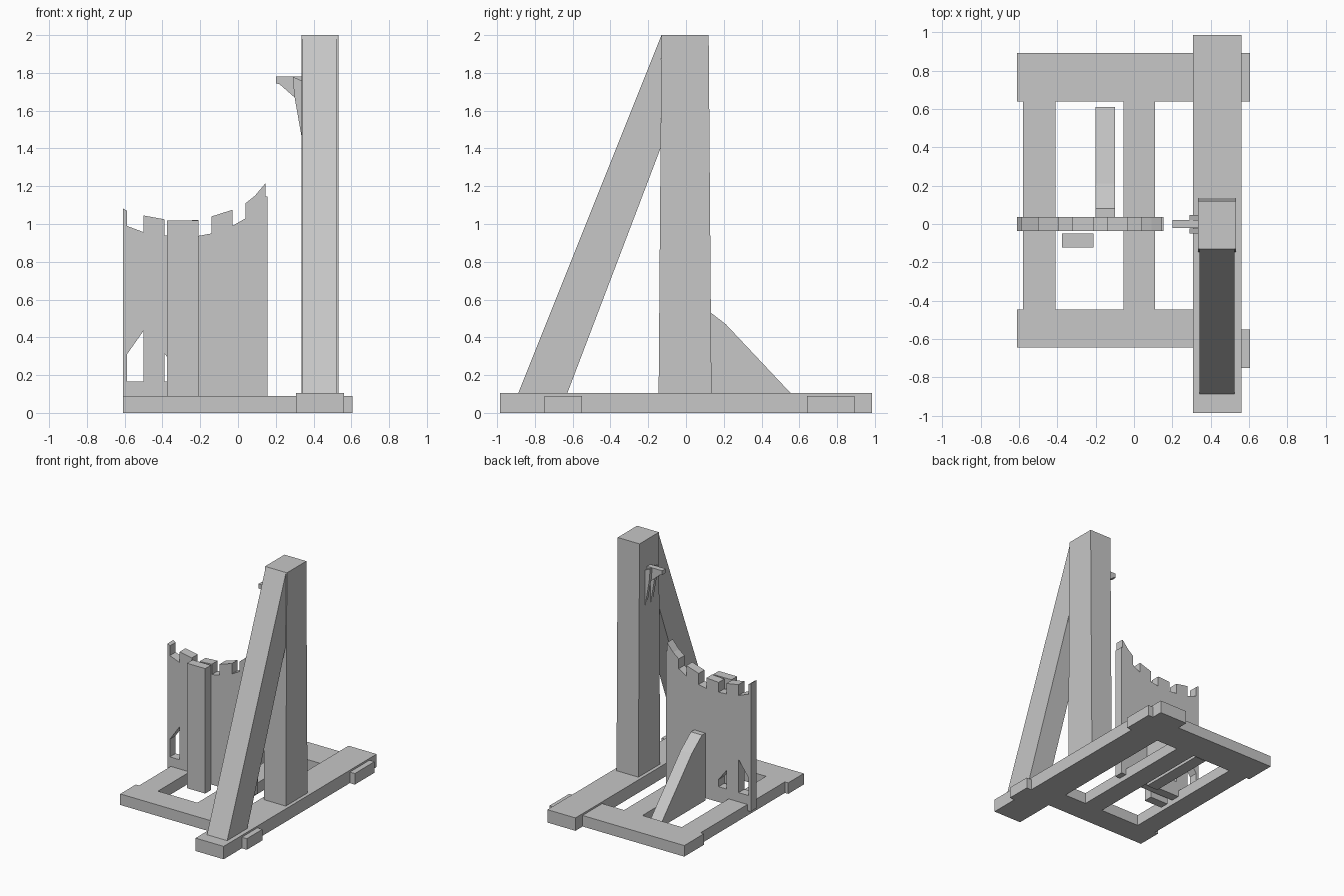
import bpy, bmesh

cube = bpy.data.objects.get("Cube")
if cube:
    bpy.data.objects.remove(cube, do_unlink=True)

grey = bpy.data.materials.new("plain grey")
grey.use_nodes = True
colour = (0.57, 0.57, 0.57, 1)
grey.diffuse_color = colour
grey.node_tree.nodes["Principled BSDF"].inputs["Base Color"].default_value = colour


def slab(name, axis, start, end, outline, *holes):
    """Flat-sided solid: a 2D outline (with holes) swept along the x or y axis."""
    def place(p, depth):
        return (depth, p[0], p[1]) if axis == "x" else (p[0], depth, p[1])

    bm = bmesh.new()
    for loop in (outline, *holes):
        verts = [bm.verts.new(place(p, start)) for p in loop]
        for a, b in zip(verts, verts[1:] + verts[:1]):
            bm.edges.new((a, b))
    bmesh.ops.triangle_fill(bm, edges=bm.edges[:], use_beauty=True)
    swept = bmesh.ops.extrude_face_region(bm, geom=bm.faces[:])["geom"]
    shift = place((0, 0), end - start)
    bmesh.ops.translate(bm, vec=shift, verts=[v for v in swept if isinstance(v, bmesh.types.BMVert)])
    # extrusion may drop the starting cap, so close it when needed
    open_edges = [e for e in bm.edges if e.is_boundary]
    if open_edges:
        bmesh.ops.triangle_fill(bm, edges=open_edges, use_beauty=True)
    bmesh.ops.recalc_face_normals(bm, faces=bm.faces[:])
    mesh = bpy.data.meshes.new(name)
    bm.to_mesh(mesh)
    bm.free()
    mesh.materials.append(grey)
    obj = bpy.data.objects.new(name, mesh)
    bpy.context.collection.objects.link(obj)
    return obj


def box(name, x, y, z):
    return slab(name, "x", *x, [(y[0], z[0]), (y[1], z[0]), (y[1], z[1]), (y[0], z[1])])


# Ground frame
low = (0, 0.09)
box("main_ground_beam", (0.307, 0.56), (-0.985, 0.985), (0, 0.105))
box("front_cross_beam", (-0.61, 0.307), (-0.645, -0.445), low)
box("back_cross_beam", (-0.61, 0.307), (0.64, 0.893), low)
box("front_beam_end", (0.56, 0.605), (-0.75, -0.55), low)
box("back_beam_end", (0.56, 0.605), (0.64, 0.893), low)
box("right_rail", (-0.58, -0.41), (-0.445, 0.64), low)
box("left_rail", (-0.055, 0.11), (-0.445, 0.64), low)

# Tall post and its leaning brace
slab("post", "x", 0.335, 0.532, [(-0.145, 0.1), (0.135, 0.1), (0.12, 2), (-0.13, 2)])
slab("leaning_brace", "x", 0.342, 0.524,
     [(-0.89, 0.1), (-0.63, 0.1), (-0.135, 1.4), (-0.13, 2)])

# Bracket high on the post: a central arm between two tapering fins
slab("bracket_arm", "y", -0.022, 0.022,
     [(0.2, 1.78), (0.2, 1.745), (0.22, 1.74), (0.3, 1.67), (0.335, 1.67), (0.335, 1.78)])
for side, y in (("front", -0.05), ("back", 0.022)):
    slab(side + "_bracket_fin", "y", y, y + 0.026,
         [(0.29, 1.78), (0.335, 1.76), (0.335, 1.47), (0.298, 1.68)])

# Wall: notched top edge and two slanted windows
wall = [(-0.61, 0.04), (0.155, 0.04), (0.155, 1.145), (0.145, 1.145), (0.145, 1.215),
        (0.09, 1.15), (0.04, 1.11), (0.04, 1.03), (-0.03, 0.99), (-0.03, 1.075),
        (-0.14, 1.04), (-0.14, 0.95), (-0.21, 0.937), (-0.21, 1.022), (-0.32, 1.015),
        (-0.32, 0.935), (-0.39, 0.94), (-0.39, 1.025), (-0.5, 1.045), (-0.5, 0.957),
        (-0.588, 0.99), (-0.588, 1.07), (-0.61, 1.083)]
large_window = [(-0.588, 0.165), (-0.5, 0.165), (-0.5, 0.435), (-0.588, 0.31)]
small_window = [(-0.39, 0.165), (-0.32, 0.165), (-0.32, 0.225), (-0.39, 0.315)]
slab("notched_wall", "y", -0.037, 0.037, wall, large_window, small_window)

# Supports on the front and back of the wall
box("wall_front_pillar", (-0.375, -0.21), (-0.122, -0.05), (0, 1.018))
slab("wall_back_buttress", "x", -0.2, -0.1,
     [(0.037, 0.02), (0.61, 0.02), (0.61, 0.045), (0.21, 0.47), (0.08, 0.57), (0.037, 0.57)])
